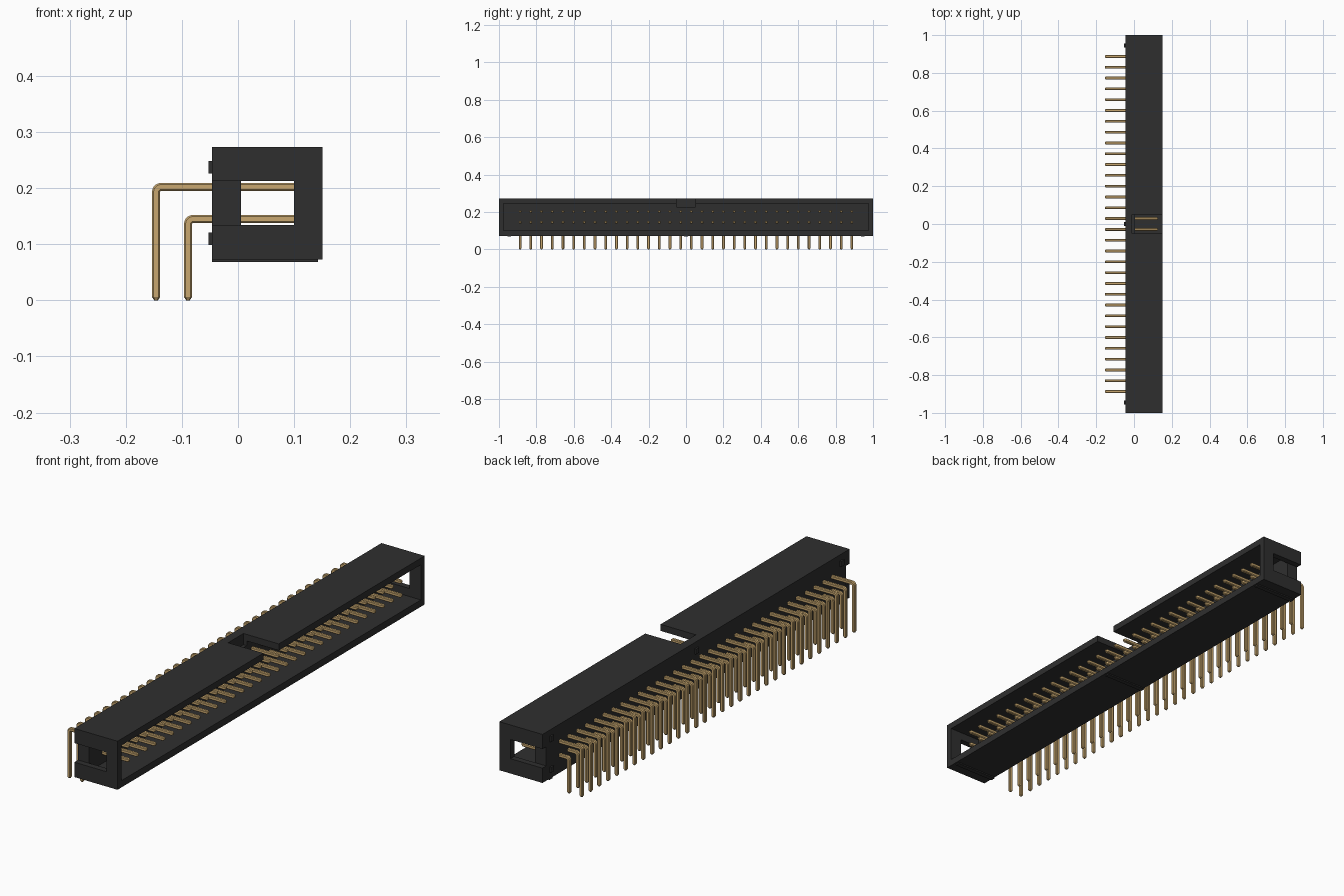
import bpy, bmesh, math
from mathutils import Vector

old = bpy.data.objects.get("Cube")
if old:
    bpy.data.objects.remove(old, do_unlink=True)


def material(name, rgb):
    m = bpy.data.materials.new(name)
    m.use_nodes = True
    col = (*rgb, 1.0)
    m.diffuse_color = col
    m.node_tree.nodes["Principled BSDF"].inputs["Base Color"].default_value = col
    return m


BLACK = material("black plastic", (0.028, 0.028, 0.028))
GOLD = material("gold metal", (0.58, 0.39, 0.16))


def add_object(name, bm, mat):
    bmesh.ops.recalc_face_normals(bm, faces=bm.faces)
    me = bpy.data.meshes.new(name)
    bm.to_mesh(me)
    bm.free()
    me.materials.append(mat)
    ob = bpy.data.objects.new(name, me)
    bpy.context.collection.objects.link(ob)
    return ob


def box(name, x, y, z, mat=BLACK):
    bm = bmesh.new()
    bmesh.ops.create_cube(bm, size=1)
    for v in bm.verts:
        v.co = Vector([(r[0] + r[1]) / 2 + c * (r[1] - r[0])
                       for r, c in zip((x, y, z), v.co)])
    return add_object(name, bm, mat)


def cut(target, x, y, z):
    cutter = box("cutter", x, y, z)
    cutter.hide_render = True
    mod = target.modifiers.new("cut", 'BOOLEAN')
    mod.operation = 'DIFFERENCE'
    mod.solver = 'EXACT'
    mod.object = cutter
    bpy.context.view_layer.objects.active = target
    bpy.ops.object.modifier_apply(modifier=mod.name)
    bpy.data.objects.remove(cutter, do_unlink=True)


# Shrouded housing, open towards +x
XB, XF, WALL = -0.046, 0.151, 0.005
housing = box("housing", (XB, XF), (-1, 1), (0.073, 0.273))
cut(housing, (WALL, 0.3), (-0.975, 0.975), (0.101, 0.246))
# Keying notch in the top wall
cut(housing, (-0.01, 0.3), (-0.05, 0.05), (0.227, 0.4))
# End windows, with a shallow recess running to the back
for s in (-1, 1):
    cut(housing, (WALL, 0.10), sorted((s * 0.95, s * 1.1)), (0.134, 0.213))
    cut(housing, (-0.1, WALL + 0.001), sorted((s * 0.976, s * 1.1)), (0.134, 0.213))

# Standoff nubs on the back and thin ribs underneath
for label, y in (("front", -0.945), ("middle", 0.0), ("rear", 0.945)):
    for level, z in (("lower", 0.110), ("upper", 0.237)):
        box(f"{label}_{level}_nub", (-0.053, XB + 0.002), (y - 0.01, y + 0.01),
            (z - 0.011, z + 0.011))
    box(f"{label}_bottom_rib", (XB, 0.143), (y - 0.01, y + 0.01), (0.068, 0.075))

# Right-angle pins: chamfered square section swept along an L-shaped path
COUNT, SPAN = 32, 1.774
HALF, CHAMFER, RADIUS, TIP = 0.0072, 0.0028, 0.009, 0.006
a, b = HALF, HALF - CHAMFER
SECTION = [(a, -b), (a, b), (b, a), (-b, a), (-a, b), (-a, -b), (-b, -a), (b, -a)]


def pin_row(name, x_leg, z_arm):
    # Stations: x, z, angle of the path direction, section scale
    up, back = math.pi / 2, 0.0
    path = [(x_leg, 0, up, 0.45), (x_leg, TIP, up, 1)]
    cx, cz = x_leg + RADIUS, z_arm - RADIUS
    for i in range(6):
        t = math.pi / 2 * i / 5
        path.append((cx - RADIUS * math.cos(t), cz + RADIUS * math.sin(t), up - t, 1))
    path += [(0.127 - TIP, z_arm, back, 1), (0.127, z_arm, back, 0.45)]
    bm = bmesh.new()
    rings = []
    for x, z, ang, k in path:
        nx, nz = -math.sin(ang), math.cos(ang)
        rings.append([bm.verts.new((x + nx * u * k, v * k, z + nz * u * k))
                      for u, v in SECTION])
    n = len(SECTION)
    for r0, r1 in zip(rings, rings[1:]):
        for i in range(n):
            j = (i + 1) % n
            bm.faces.new((r0[i], r0[j], r1[j], r1[i]))
    bm.faces.new(rings[0])
    bm.faces.new(rings[-1])
    ob = add_object(name, bm, GOLD)
    ob.location.y = -SPAN / 2
    arr = ob.modifiers.new("row", 'ARRAY')
    arr.count = COUNT
    arr.use_relative_offset = False
    arr.use_constant_offset = True
    arr.constant_offset_displace = (0, SPAN / (COUNT - 1), 0)


pin_row("upper_pins", -0.146, 0.202)
pin_row("lower_pins", -0.089, 0.145)
